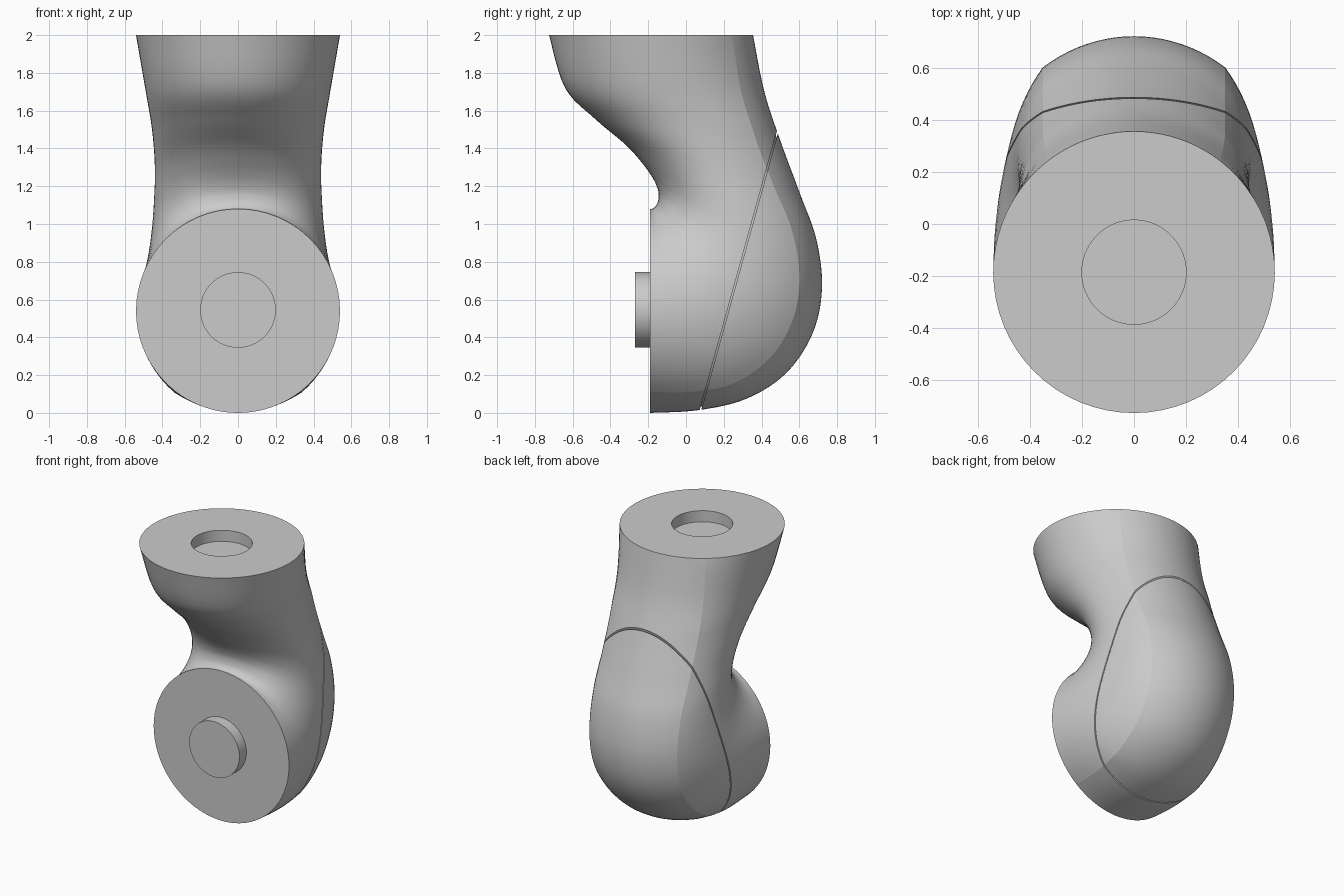
import bpy, bmesh
from math import pi, sin, cos, acos
from mathutils import Vector, Matrix

cube = bpy.data.objects.get("Cube")
if cube:
    bpy.data.objects.remove(cube, do_unlink=True)

grey = bpy.data.materials.new("plain grey")
grey.use_nodes = True
COLOR = (0.6, 0.6, 0.6, 1)
grey.diffuse_color = COLOR
grey.node_tree.nodes["Principled BSDF"].inputs["Base Color"].default_value = COLOR

# Cross-sections of the bend: inner y, z, outer y, z, half width
STATIONS = [
    (-.19, 1.08, -.19, 0, .54), (-.17, 1.085, .07, .015, .535),
    (-.15, 1.115, .32, .075, .52), (-.145, 1.16, .53, .21, .497),
    (-.155, 1.2, .67, .42, .475), (-.18, 1.25, .72, .66, .457),
    (-.23, 1.32, .69, .92, .445), (-.32, 1.42, .60, 1.17, .44),
    (-.48, 1.555, .5, 1.44, .455), (-.64, 1.72, .415, 1.70, .49),
    (-.725, 2, .355, 2, .54)]
STEPS = 6
RIDGE_X = 0.33
INNER, SIDE, BACK = 16, 10, 10
HALF = INNER + SIDE + BACK


def spline(s):
    """Smooth interpolation between stations."""
    n = len(STATIONS)
    i = min(int(s), n - 2)
    f = s - i
    a, b, c, d = (STATIONS[max(0, min(n - 1, j))] for j in range(i - 1, i + 3))
    return [0.5 * (2 * q + (r - p) * f + (2 * p - 5 * q + 4 * r - t) * f * f
                   + (3 * q - p - 3 * r + t) * f ** 3)
            for p, q, r, t in zip(a, b, c, d)]


def ring(s, scale=1.0):
    """Closed section with a soft ridge at each side of the back."""
    iy, iz, oy, oz, w = spline(s)
    mid = Vector((0, (iy + oy) / 2, (iz + oz) / 2))
    arm = Vector((0, (oy - iy) / 2, (oz - iz) / 2))
    bulge = 0.06 * min(1, 2 * sin(pi * s / (len(STATIONS) - 1)))
    ridge = acos(RIDGE_X / w)
    half = []
    for k in range(HALF + 1):
        grow = 1.0
        if k <= INNER:
            t = -pi / 2 + pi / 2 * k / INNER
        elif k <= INNER + SIDE:
            f = (k - INNER) / SIDE
            t, grow = ridge * f, 1 + bulge * f * f
        else:
            f = (k - INNER - SIDE) / BACK
            t, grow = ridge + (pi / 2 - ridge) * f, 1 + bulge * (1 - f) ** 2
        half.append((w * cos(t) * grow, sin(t) * grow))
    loop = half + [(-x, u) for x, u in half[-2:0:-1]]
    return [mid + (Vector((x, 0, 0)) + arm * u) * scale for x, u in loop]


def loft(rings):
    bm = bmesh.new()
    rows = [[bm.verts.new(p) for p in r] for r in rings]
    n = len(rows[0])
    for a, b in zip(rows, rows[1:]):
        for k in range(n):
            bm.faces.new((a[k], a[(k + 1) % n], b[(k + 1) % n], b[k]))
    bm.faces.new(rows[0])
    bm.faces.new(rows[-1])
    bm.edges.ensure_lookup_table()
    for row_a, row_b in zip(rows, rows[1:]):
        for k in (INNER + SIDE, n - INNER - SIDE):
            bm.edges.get((row_a[k], row_b[k])).smooth = False
    return bm


def finish(bm, name):
    bmesh.ops.recalc_face_normals(bm, faces=bm.faces)
    for f in bm.faces:
        f.smooth = True
    for e in bm.edges:
        if e.calc_face_angle(0) > 0.6:
            e.smooth = False
    mesh = bpy.data.meshes.new(name)
    bm.to_mesh(mesh)
    bm.free()
    mesh.materials.append(grey)
    obj = bpy.data.objects.new(name, mesh)
    bpy.context.collection.objects.link(obj)
    return obj


def cut(bm, side):
    """Keep one side of the slanted seam and close the opening."""
    normal = Vector((0, 1.48, -0.41)).normalized() * side
    origin = Vector((0, 0.075, 0.01)) + normal * 0.004
    bmesh.ops.bisect_plane(bm, geom=bm.verts[:] + bm.edges[:] + bm.faces[:],
                           plane_co=origin, plane_no=normal, clear_inner=True)
    bmesh.ops.holes_fill(bm, edges=[e for e in bm.edges if e.is_boundary], sides=0)


LAST = len(STATIONS) - 1
outer = [ring(i / STEPS) for i in range(LAST * STEPS + 1)]

# Round socket sunk in the top face
centre = Vector((0, -0.185, 2))
rim = [centre + (p - centre) * (0.2 / 0.54) for p in outer[-1]]
floor = [p - Vector((0, 0, 0.08)) for p in rim]

# Main elbow body and rear cover, parted by a thin seam
body = loft(outer + [rim, floor])
cut(body, -1)
finish(body, "elbow_body")
cover = loft(outer + [rim, floor])
cut(cover, 1)
finish(cover, "rear_cover")

# Inner core showing at the bottom of the seam
finish(loft([ring(i / STEPS, 0.97) for i in range(3, 9 * STEPS)]), "inner_core")

# Round peg on the front face
peg = bmesh.new()
bmesh.ops.create_cone(peg, cap_ends=True, segments=64, radius1=0.2, radius2=0.2, depth=0.1,
                      matrix=Matrix.Translation((0, -0.22, 0.545)) @ Matrix.Rotation(pi / 2, 4, 'X'))
finish(peg, "front_peg")
